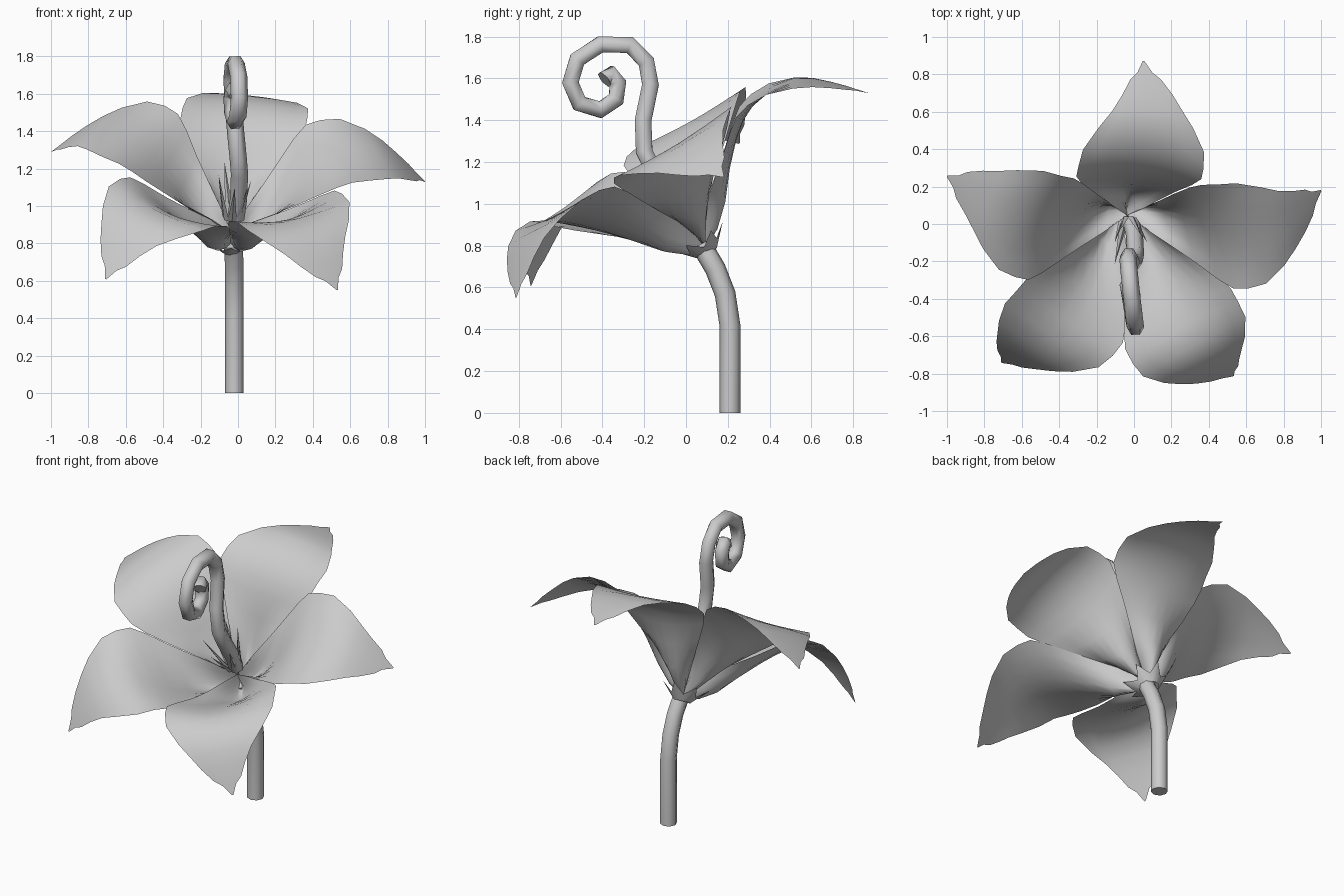
import bpy, bmesh, math
from mathutils import Vector

cube = bpy.data.objects.get("Cube")
if cube:
    bpy.data.objects.remove(cube)

grey = bpy.data.materials.new("soft_grey")
grey.use_nodes = True
grey.diffuse_color = (0.6, 0.6, 0.6, 1)
grey.node_tree.nodes["Principled BSDF"].inputs["Base Color"].default_value = (0.6, 0.6, 0.6, 1)

# Flower frame: the bloom leans forward around this axis
BASE = Vector((-0.04, 0.076, 0.81))
AXIS = Vector((0.062, -0.51, 0.859)).normalized()
U = (Vector((1, 0, 0)) - AXIS * AXIS.x).normalized()
V = AXIS.cross(U)


def place(u, v, h):
    return BASE + U * u + V * v + AXIS * h


def lerp(table, x):
    for (a, p), (b, q) in zip(table, table[1:]):
        if x <= b:
            return p + (q - p) * max(0, x - a) / (b - a)
    return table[-1][1]


def add_mesh(name, bm, smooth=True):
    mesh = bpy.data.meshes.new(name)
    bm.to_mesh(mesh)
    bm.free()
    obj = bpy.data.objects.new(name, mesh)
    bpy.context.collection.objects.link(obj)
    mesh.materials.append(grey)
    for p in mesh.polygons:
        p.use_smooth = smooth and len(p.vertices) == 4


def tube(name, points, radius, sides):
    """Capped tube swept along a path lying close to the YZ plane."""
    bm = bmesh.new()
    pts = [Vector(p) for p in points]
    rings = []
    for i, p in enumerate(pts):
        t = (pts[min(i + 1, len(pts) - 1)] - pts[max(i - 1, 0)]).normalized()
        side = (Vector((1, 0, 0)) - t * t.x).normalized()
        up = t.cross(side)
        rings.append([bm.verts.new(p + (side * math.cos(a) + up * math.sin(a)) * radius)
                      for a in (math.tau * k / sides for k in range(sides))])
    for a, b in zip(rings, rings[1:]):
        for k in range(sides):
            n = (k + 1) % sides
            bm.faces.new((a[k], a[n], b[n], b[k]))
    bm.faces.new(rings[0][::-1])
    bm.faces.new(rings[-1])
    bmesh.ops.recalc_face_normals(bm, faces=bm.faces)
    add_mesh(name, bm)


# Petals: height over radius along the keel and the edges,
# half width and sideways skew over length
KEEL = [(0, -0.03), (0.05, -0.015), (0.166, 0.08), (0.306, 0.262), (0.42, 0.385),
        (0.52, 0.46), (0.65, 0.49), (0.75, 0.49), (0.85, 0.44), (0.95, 0.36), (1.06, 0.25)]
EDGE = [(0, 0.06), (0.09, 0.135), (0.18, 0.19), (0.36, 0.315), (0.57, 0.475), (0.65, 0.505),
        (0.75, 0.505), (0.85, 0.45), (0.95, 0.36), (1.06, 0.25)]
WIDTH = [(0, 0), (0.1, 0.074), (0.2, 0.148), (0.3, 0.222), (0.4, 0.297), (0.47, 0.335),
         (0.55, 0.335), (0.65, 0.325), (0.77, 0.255), (0.85, 0.19), (0.92, 0.135),
         (0.98, 0.085), (1.01, 0.04), (1.055, 0.004)]
SKEW = [(0.35, 0), (0.5, 0.012), (0.9, 0.04), (1.055, 0.015)]


def petal(name, angle, sag, inner_side, lift):
    bm = bmesh.new()
    c, d = math.cos(angle), math.sin(angle)
    grid = []
    for along, half in WIDTH:
        row = []
        for j in range(9):
            s = j / 4 - 1
            across = s * half - lerp(SKEW, along)
            radius = math.hypot(along, across)
            bump = sag * math.sin(math.pi * min(radius / 0.65, 1))
            keel = lerp(KEEL, radius) - bump
            edge = lerp(EDGE, radius) - 0.5 * bump * max(0, s * inner_side)
            h = keel + (edge - keel) * abs(s) ** 1.6 + lift * radius
            row.append(bm.verts.new(place(along * c - across * d, along * d + across * c, h)))
        grid.append(row)
    for a, b in zip(grid, grid[1:]):
        for j in range(8):
            bm.faces.new((a[j], b[j], b[j + 1], a[j + 1]))
    add_mesh(name, bm)


PETALS = [("back_petal", 0, 0, -0.035), ("right_petal", 0, 0, 0.005),
          ("front_right_petal", 0.08, 1, -0.05), ("front_left_petal", 0.08, -1, 0.01),
          ("left_petal", 0, 0, 0.03)]
for k, (name, sag, inner_side, lift) in enumerate(PETALS):
    petal(name, math.radians(86.6 + 72 * k), sag, inner_side, lift)

# Stem
tube("stem", [(-0.02, 0.21, 0), (-0.02, 0.21, 0.42), (-0.02, 0.187, 0.57), (-0.02, 0.14, 0.69),
              (-0.025, 0.09, 0.775), (-0.03, 0.075, 0.8)], 0.05, 8)

# Curled pistil
curl = [(0.0, 0.93), (-0.06, 1.03), (-0.16, 1.17), (-0.2, 1.25), (-0.205, 1.4), (-0.17, 1.57),
        (-0.19, 1.68), (-0.27, 1.76), (-0.41, 1.762), (-0.52, 1.69), (-0.553, 1.58),
        (-0.51, 1.48), (-0.41, 1.45), (-0.335, 1.5), (-0.325, 1.58), (-0.36, 1.62), (-0.39, 1.595)]
tube("curled_pistil", [(-0.012 + 0.02 * math.sin(i * 0.8), y, z) for i, (y, z) in enumerate(curl)],
     0.046, 6)

# Ring of pointed stamens in the throat
bm = bmesh.new()
for k in range(7):
    a = math.tau * k / 7 + 0.2
    c, d = math.cos(a), math.sin(a)
    reach = 0.09 + 0.025 * (k % 3)
    tip = bm.verts.new(place(c * reach, d * reach, 0.38 + 0.035 * (k * 2 % 3)))
    ring = []
    for out, wide in ((0.04, -0.025), (0.055, 0), (0.04, 0.025), (0.03, 0)):
        ring.append(bm.verts.new(place(c * out - d * wide, d * out + c * wide, 0.15)))
    for j in range(4):
        bm.faces.new((ring[j], ring[(j + 1) % 4], tip))
bmesh.ops.recalc_face_normals(bm, faces=bm.faces)
add_mesh("stamens", bm, False)

# Star-shaped calyx under the bloom
bm = bmesh.new()
inner, outer = [], []
for k in range(12):
    a = math.tau * k / 12
    r, h = (0.14, 0.04) if k % 2 else (0.085, -0.015)
    inner.append(bm.verts.new(place(0.05 * math.cos(a), 0.05 * math.sin(a), -0.055)))
    outer.append(bm.verts.new(place(r * math.cos(a), r * math.sin(a), h)))
for k in range(12):
    n = (k + 1) % 12
    bm.faces.new((inner[k], inner[n], outer[n], outer[k]))
add_mesh("calyx", bm)
